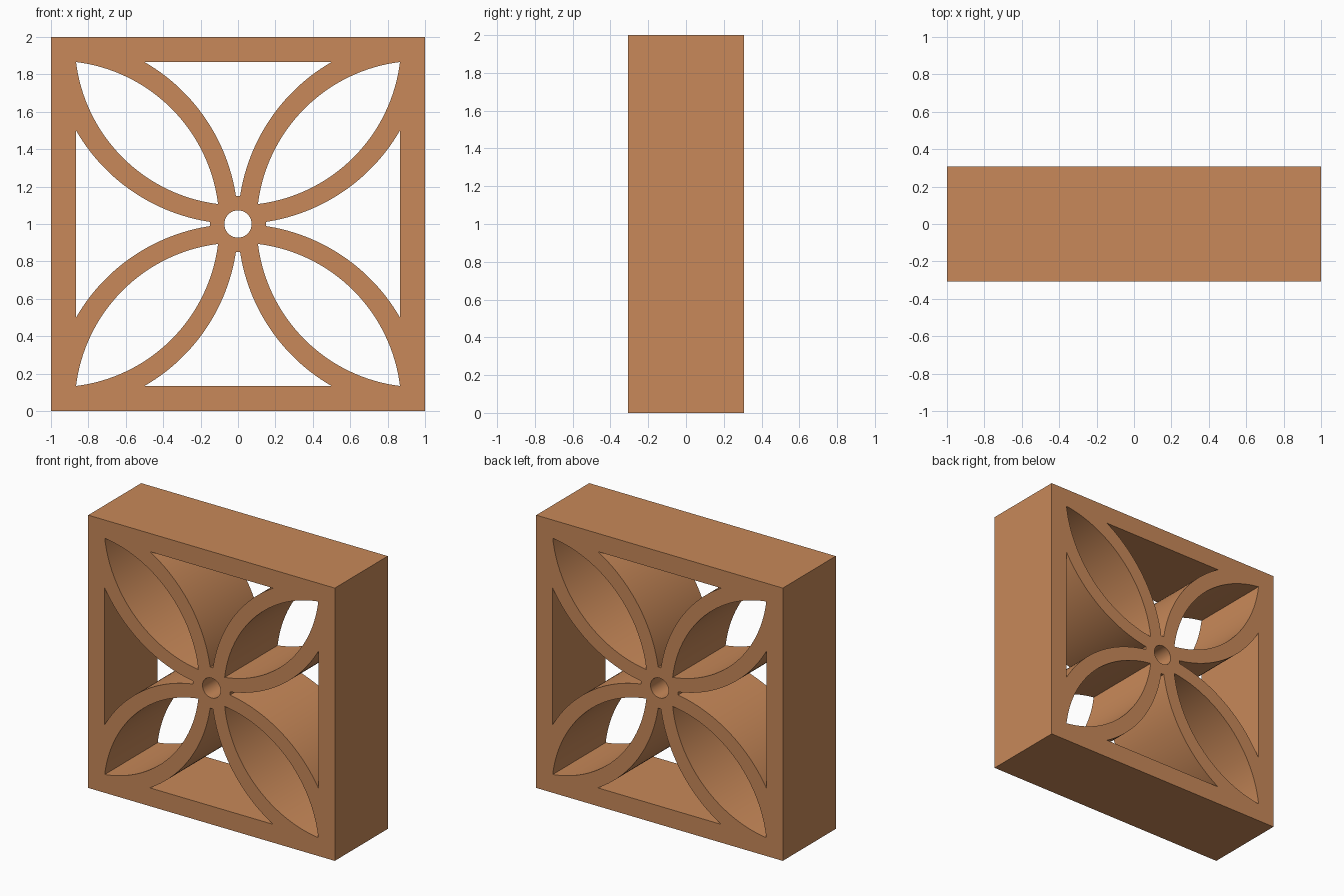
import bpy
import bmesh
from math import sin, cos, asin, atan2, pi, radians

if "Cube" in bpy.data.objects:
    bpy.data.objects.remove(bpy.data.objects["Cube"])

HALF_DEPTH = 0.307
INNER = 0.866      # half width of the opening inside the frame
HUB = 0.151        # radius of the solid hub
HOLE = 0.073       # radius of the centre hole


def arc(cx, cy, r, a0, a1, n):
    return [(cx + r * cos(a0 + (a1 - a0) * i / n),
             cy + r * sin(a0 + (a1 - a0) * i / n)) for i in range(n + 1)]


def turned(points, quarter):
    c, s = cos(quarter * pi / 2), sin(quarter * pi / 2)
    return [(x * c - y * s, x * s + y * c) for x, y in points]


# Petal opening: a lens between two mirrored arcs
t = HUB / 2 ** 0.5
cy = INNER + t
r = (t * t + INNER * INNER) ** 0.5
lower = arc(0, cy, r, atan2(t - cy, t), atan2(INNER - cy, INNER), 40)
petal = lower + [(y, x) for x, y in lower[-2:0:-1]]

# Side opening: two unit arcs ending at the hub, closed by the frame
edge = arc(0, 1, 1, -radians(30), -pi / 2 + 2 * asin(HUB / 2), 36)
side = edge + [(HUB, 0)] + [(x, -y) for x, y in reversed(edge)]

outlines = [[(-1, -1), (1, -1), (1, 1), (-1, 1)],
            arc(0, 0, HOLE, 0, 2 * pi, 48)[:-1]]
for q in range(4):
    outlines += [turned(petal, q), turned(side, q)]

# Extruded block outline with all its openings
curve = bpy.data.curves.new("breeze_block", 'CURVE')
curve.dimensions = '2D'
curve.fill_mode = 'BOTH'
curve.extrude = HALF_DEPTH
for points in outlines:
    spline = curve.splines.new('POLY')
    spline.points.add(len(points) - 1)
    for p, (x, y) in zip(spline.points, points):
        p.co = (x, y, 0, 1)
    spline.use_cyclic_u = True
block = bpy.data.objects.new("breeze_block", curve)
bpy.context.collection.objects.link(block)
block.rotation_euler = (pi / 2, 0, 0)
block.location = (0, 0, 1)

# Mesh with welded rims and clean normals
bpy.context.view_layer.objects.active = block
block.select_set(True)
bpy.ops.object.convert(target='MESH')
block = bpy.context.object
bm = bmesh.new()
bm.from_mesh(block.data)
bmesh.ops.remove_doubles(bm, verts=bm.verts, dist=0.0001)
bmesh.ops.recalc_face_normals(bm, faces=bm.faces)
bm.to_mesh(block.data)
bm.free()
bpy.ops.object.shade_smooth_by_angle(angle=radians(30))

# Terracotta
clay = bpy.data.materials.new("terracotta")
clay.diffuse_color = (0.58, 0.25, 0.10, 1)
clay.use_nodes = True
clay.node_tree.nodes["Principled BSDF"].inputs["Base Color"].default_value = clay.diffuse_color
block.data.materials.clear()
block.data.materials.append(clay)
